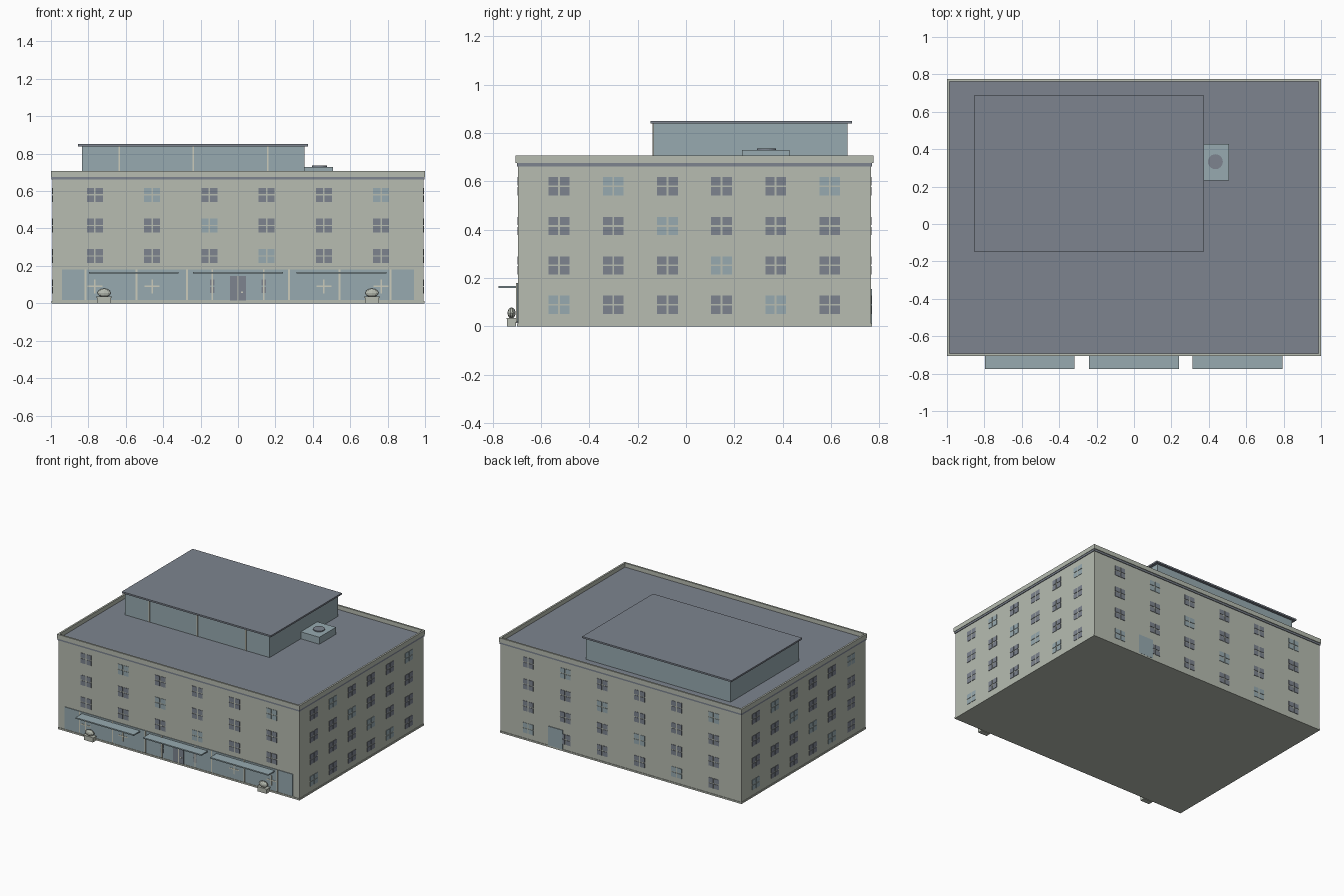
import bpy
import bmesh
from mathutils import Matrix, Vector

cube = bpy.data.objects.get("Cube")
if cube:
    bpy.data.objects.remove(cube, do_unlink=True)


def material(name, rgb):
    lin = [((c / 255 + 0.055) / 1.055) ** 2.4 for c in rgb] + [1]
    m = bpy.data.materials.new(name)
    m.use_nodes = True
    m.diffuse_color = lin
    m.node_tree.nodes["Principled BSDF"].inputs["Base Color"].default_value = lin
    return m


STONE = material("pale stone", (183, 188, 177))
GLASS = material("blue glass", (151, 170, 176))
SLATE = material("slate grey", (125, 132, 143))
CREAM = material("cream trim", (203, 203, 187))


def finish(name, bm, mat):
    mesh = bpy.data.meshes.new(name)
    bm.to_mesh(mesh)
    bm.free()
    mesh.materials.append(mat)
    obj = bpy.data.objects.new(name, mesh)
    bpy.context.collection.objects.link(obj)
    return obj


def boxes(name, mat, spans):
    """One object from boxes, each given as x, y and z ranges."""
    bm = bmesh.new()
    for span in spans:
        mid = Vector([(a + b) / 2 for a, b in span])
        size = [b - a for a, b in span]
        bmesh.ops.create_cube(bm, size=1, matrix=Matrix.Translation(mid) @ Matrix.Diagonal((*size, 1)))
    return finish(name, bm, mat)


def around(c, width):
    return (c - width / 2, c + width / 2)


# Main block: walls, plinth, band, parapet and roof deck
WX, FRONT, BACK = 0.992, -0.695, 0.765
DECK = 0.678


def slab(grow, z0, z1):
    return ((-WX - grow, WX + grow), (FRONT - grow, BACK + grow), (z0, z1))


boxes("walls", STONE, [slab(0, 0, 0.663)])
boxes("plinth", STONE, [slab(0.004, 0, 0.012)])
boxes("cornice_band", SLATE, [slab(0.005, 0.662, 0.677)])
boxes("roof_deck", SLATE, [slab(-0.004, 0.67, DECK)])
x0, x1, y0, y1, t = -1, 1, FRONT - 0.01, BACK + 0.01, 0.013
top = (0.676, 0.708)
boxes("parapet", STONE, [
    ((x0, x1), (y0, y0 + t), top), ((x0, x1), (y1 - t, y1), top),
    ((x0, x0 + t), (y0 + t, y1 - t), top), ((x1 - t, x1), (y0 + t, y1 - t), top)])

# Rooftop storey with overhanging roof and front mullions
boxes("penthouse_walls", GLASS, [((-0.835, 0.355), (-0.135, 0.668), (DECK, 0.84))])
boxes("penthouse_roof", SLATE, [((-0.855, 0.375), (-0.147, 0.687), (0.839, 0.851))])
boxes("penthouse_mullions", CREAM,
      [(around(x, 0.008), (-0.138, -0.134), (DECK, 0.839)) for x in (-0.636, -0.24, 0.16)])

# Roof ventilation unit
boxes("vent_box", GLASS, [((0.355, 0.508), (0.232, 0.428), (DECK, 0.73))])
bm = bmesh.new()
bmesh.ops.create_cone(bm, cap_ends=True, segments=24, radius1=0.04, radius2=0.04, depth=0.01,
                      matrix=Matrix.Translation((0.435, 0.333, 0.732)))
finish("vent_fan", bm, SLATE)

# Windows: four panes each, some of them lighter; columns run from the viewer's left
ROWS = (0.58, 0.416, 0.253, 0.09)
LIGHT = {(0, 1), (0, 5), (1, 2), (2, 3), (3, 0), (3, 4)}


def windows(name, centre, angle, spacing, rows):
    panes = {True: [], False: []}
    for r in rows:
        for c in range(6):
            for sx in (-1, 1):
                for sz in (-1, 1):
                    panes[(r, c) in LIGHT].append((
                        around((c - 2.5) * spacing + sx * 0.0235, 0.039), (-0.003, 0.002),
                        around(ROWS[r] + sz * 0.0205, 0.034)))
    for light, spans in panes.items():
        obj = boxes(name + ("_light_panes" if light else "_dark_panes"), GLASS if light else SLATE, spans)
        obj.data.transform(Matrix.Translation(centre) @ Matrix.Rotation(angle, 4, "Z"))


PI = 3.14159265
MID = (FRONT + BACK) / 2
windows("front_windows", (0, FRONT, 0), 0, 0.306, range(3))
windows("back_windows", (0, BACK, 0), PI, 0.306, range(4))
windows("right_windows", (WX, MID, 0), PI / 2, 0.224, range(4))
windows("left_windows", (-WX, MID, 0), -PI / 2, 0.224, range(4))

# Back door panel
boxes("back_door", GLASS, [((0.48, 0.6), (BACK - 0.002, BACK + 0.005), (0.012, 0.155))])

# Ground floor shop front
def plates(name, mat, proud, spans):
    return boxes(name, mat, [(x, (FRONT - proud, FRONT + 0.001), z) for x, z in spans])


plates("shopfront_glass", GLASS, 0.005, [((-0.94, 0.94), (0.018, 0.18))])
plates("shopfront_mullions", CREAM, 0.008,
       [(around(s * x, 0.009), (0.018, 0.18)) for x in (0.137, 0.273, 0.543, 0.815) for s in (-1, 1)])
cross = []
for x in (0.765, 0.459):
    for s in (-1, 1):
        cross += [(around(s * x, 0.008), around(0.09, 0.075)), (around(s * x, 0.08), around(0.09, 0.008))]
plates("shopfront_crosses", CREAM, 0.007, cross)
plates("side_lights", SLATE, 0.007,
       [(around(s * 0.137, 0.024), around(0.09 + d, 0.032)) for s in (-1, 1) for d in (-0.02, 0.02)])

# Entrance doors with central trim and handle
plates("entrance_doors", SLATE, 0.007, [(around(s * 0.0235, 0.039), (0.015, 0.145)) for s in (-1, 1)])
plates("door_trim", CREAM, 0.008, [(around(0, 0.008), (0.015, 0.145)), (around(0.022, 0.012), (0.056, 0.063))])

# Canopies
boxes("canopies", GLASS, [(around(x, 0.48), (-0.775, FRONT), (0.159, 0.168)) for x in (-0.557, 0, 0.553)])

# Planters with clipped bushes
for side, x in (("right", -0.716), ("left", 0.716)):
    boxes(side + "_planter", STONE, [
        (around(x, 0.074), (-0.74, -0.704), (0, 0.03)),
        (around(x, 0.084), (-0.742, -0.702), (0.03, 0.036))])
    bm = bmesh.new()
    bmesh.ops.create_uvsphere(bm, u_segments=10, v_segments=6, radius=1,
                              matrix=Matrix.Translation((x, -0.722, 0.056)) @ Matrix.Diagonal((0.037, 0.017, 0.023, 1)))
    finish(side + "_bush", bm, STONE)
